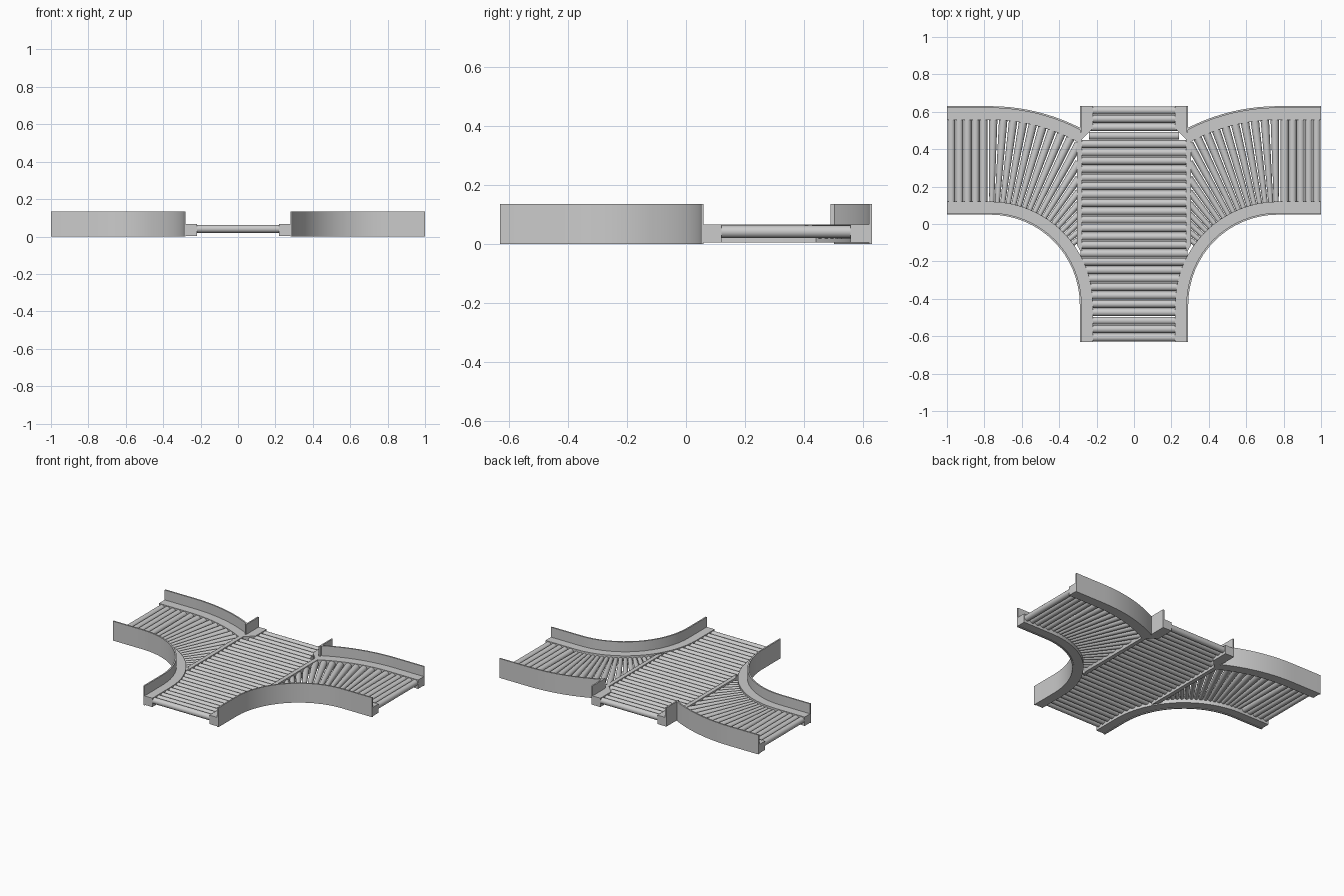
import bpy, bmesh, math
from mathutils import Vector

if "Cube" in bpy.data.objects:
    bpy.data.objects.remove(bpy.data.objects["Cube"])

CX, CY = 0.77, -0.43          # centre of the curved branch
R_IN, R_OUT = 0.48, 1.06      # outer faces of the two curved rails
LEDGE, WALL = 0.07, 0.010     # rail width and guard thickness
Z_LEDGE, Z_WALL, Z_ROLL = 0.066, 0.135, 0.041


def finish(name, bm, mirror):
    bmesh.ops.recalc_face_normals(bm, faces=bm.faces)
    mesh = bpy.data.meshes.new(name)
    bm.to_mesh(mesh)
    bm.free()
    mesh.shade_smooth()
    mesh.set_sharp_from_angle(angle=math.radians(30))
    ob = bpy.data.objects.new(name, mesh)
    bpy.context.collection.objects.link(ob)
    if mirror:
        ob.modifiers.new("Mirror", 'MIRROR').use_mirror_merge = False
    return ob


def prism(name, outline, z0, z1):
    """Extrude a plan outline upward, mirrored to both sides."""
    bm = bmesh.new()
    face = bm.faces.new([bm.verts.new((x, y, z0)) for x, y in outline])
    top = bmesh.ops.extrude_face_region(bm, geom=[face])['geom']
    bmesh.ops.translate(bm, vec=(0, 0, z1 - z0),
                        verts=[v for v in top if isinstance(v, bmesh.types.BMVert)])
    return finish(name, bm, True)


def add_roller(bm, p, q, r1, r2):
    p, q = Vector((*p, Z_ROLL)), Vector((*q, Z_ROLL))
    rot = (q - p).to_track_quat('Z', 'Y').to_matrix().to_4x4()
    rot.translation = (p + q) / 2
    bmesh.ops.create_cone(bm, cap_ends=True, segments=20, radius1=r1, radius2=r2,
                          depth=(q - p).length, matrix=rot)


def polar(r, deg):
    a = math.radians(deg)
    return (CX + r * math.cos(a), CY + r * math.sin(a))


def front_path(r):
    """Branch end, quarter bend, then straight to the front."""
    return ([(1, CY + r)] + [polar(r, 90 + 90 * i / 16) for i in range(17)]
            + [(CX - r, -0.63)])


def back_path(r):
    """Branch end, then shallow bend up to the main line."""
    end = math.degrees(math.acos((0.285 - CX) / r))
    return [(1, CY + r)] + [polar(r, 90 + (end - 90) * i / 10) for i in range(11)]


# Curved rails with their tall outer guards
prism("front_rail", front_path(R_IN) + front_path(R_IN + LEDGE)[::-1], 0.004, Z_LEDGE)
prism("front_guard", front_path(R_IN) + front_path(R_IN + WALL)[::-1], 0, Z_WALL)
prism("back_rail", back_path(R_OUT) + back_path(R_OUT - LEDGE - 0.003)[::-1], 0.004, Z_LEDGE)
prism("back_guard", back_path(R_OUT) + back_path(R_OUT - WALL)[::-1], 0, Z_WALL)

# Straight back rail stubs with chamfered ends, guards and dividers
prism("back_stub_rail", [(0.22, 0.63), (0.29, 0.63), (0.29, 0.45), (0.28, 0.45), (0.22, 0.51)],
      0.004, Z_LEDGE)
prism("back_stub_guard", [(0.28, 0.63), (0.29, 0.63), (0.29, 0.49), (0.28, 0.49)], 0.004, Z_WALL)
prism("divider", [(0.278, 0.46), (0.306, 0.46), (0.306, -0.11), (0.278, -0.16)], 0.004, Z_LEDGE)

# Main line rollers, widening between the dividers
bm = bmesh.new()
for i in range(28):
    y = -0.607 + i * 1.214 / 27
    half = 0.285
    if y > 0.47 or y < CY:
        half = 0.24
    elif y < -0.15:
        half = min(0.285, CX - math.sqrt(0.55 ** 2 - (y - CY) ** 2) + 0.02)
    add_roller(bm, (-half, y), (half, y), 0.021, 0.021)
finish("main_rollers", bm, False)

# Branch rollers: straight run
bm = bmesh.new()
for i in range(5):
    x = 0.977 - i * 0.043
    add_roller(bm, (x, 0.10), (x, 0.58), 0.021, 0.021)
finish("branch_rollers", bm, True)

# Branch rollers: tapered fan, cut short at the divider
bm = bmesh.new()
r0, r1 = 0.53, 1.01
for i in range(18):
    deg = 91 + i * 3.1
    reach = r1
    c = -math.cos(math.radians(deg))
    if c > 0:
        reach = min(r1, (CX - 0.295) / c)
    if reach < r0 + 0.03:
        continue
    end_rad = 0.013 + 0.010 * (reach - r0) / (r1 - r0)
    add_roller(bm, polar(r0, deg), polar(reach, deg), 0.013, end_rad)
finish("fan_rollers", bm, True)
